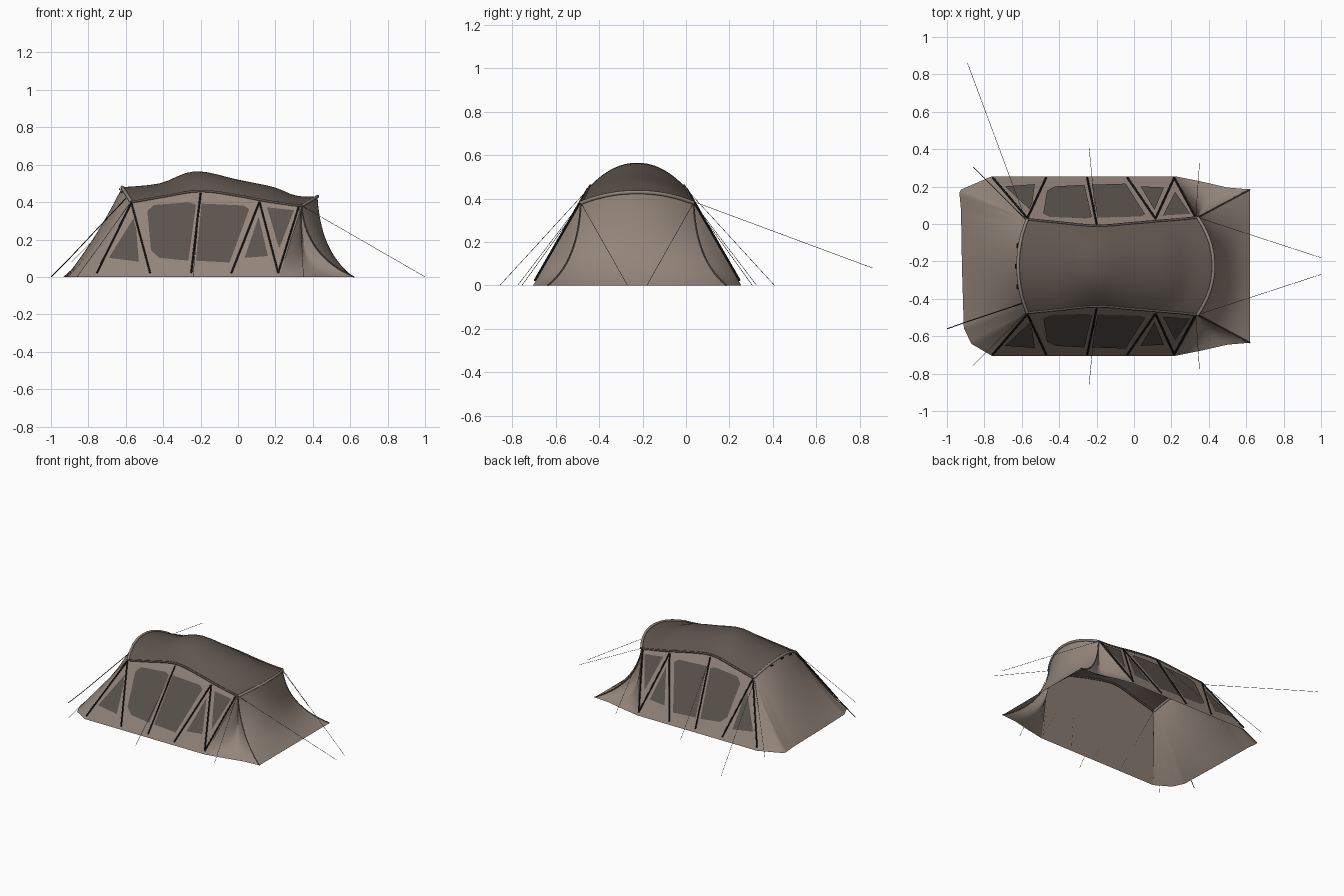
import bpy
import bmesh
from mathutils import Vector

cube = bpy.data.objects.get("Cube")
if cube:
    bpy.data.objects.remove(cube)

CY = -0.225  # centre line of the tent


def material(name, rgb):
    m = bpy.data.materials.new(name)
    m.use_nodes = True
    m.diffuse_color = (*rgb, 1)
    m.node_tree.nodes["Principled BSDF"].inputs["Base Color"].default_value = (*rgb, 1)
    return m


WALL = material("taupe canvas", (0.29, 0.233, 0.194))
ROOF = material("dark roof canvas", (0.115, 0.091, 0.077))
MESH = material("window mesh", (0.105, 0.087, 0.075))
BLACK = material("black strap", (0.012, 0.010, 0.009))
ROPE = material("grey rope", (0.10, 0.10, 0.095))


def finish(name, bm, mat, smooth=True):
    bmesh.ops.remove_doubles(bm, verts=bm.verts, dist=1e-5)
    bmesh.ops.recalc_face_normals(bm, faces=bm.faces)
    me = bpy.data.meshes.new(name)
    bm.to_mesh(me)
    bm.free()
    me.materials.append(mat)
    ob = bpy.data.objects.new(name, me)
    bpy.context.collection.objects.link(ob)
    ob.location.y = CY
    if smooth:
        for p in me.polygons:
            p.use_smooth = True
    return ob


def grid(name, rows, mat):
    """Skin a list of equally long point rows."""
    bm = bmesh.new()
    vs = [[bm.verts.new(p) for p in r] for r in rows]
    for a, b in zip(vs, vs[1:]):
        for i in range(len(a) - 1):
            bm.faces.new((a[i], a[i + 1], b[i + 1], b[i]))
    bmesh.ops.dissolve_degenerate(bm, edges=bm.edges, dist=1e-5)
    return finish(name, bm, mat)


def tube(name, pts, r, mat, sides=1):
    cu = bpy.data.curves.new(name, 'CURVE')
    cu.dimensions = '3D'
    cu.bevel_depth = r
    cu.bevel_resolution = sides
    cu.use_fill_caps = True
    sp = cu.splines.new('POLY')
    sp.points.add(len(pts) - 1)
    for p, c in zip(sp.points, pts):
        p.co = (*c, 1)
    cu.materials.append(mat)
    ob = bpy.data.objects.new(name, cu)
    bpy.context.collection.objects.link(ob)
    ob.location.y = CY


def spline(keys, n):
    """Smooth curve through keys of any dimension, n steps per span."""
    out = []
    for i in range(len(keys) - 1):
        p = [keys[max(0, min(len(keys) - 1, i + k))] for k in (-1, 0, 1, 2)]
        for s in range(n + (i == len(keys) - 2)):
            t = s / n
            out.append([0.5 * (2 * b + (c - a) * t + (2 * a - 5 * b + 4 * c - d) * t * t
                               + (3 * b - a - 3 * c + d) * t ** 3) for a, b, c, d in zip(*p)])
    return out


def along(keys, v):
    """Linear lookup in (parameter, x, y) keys, on the ground."""
    for a, b in zip(keys, keys[1:]):
        if v <= b[0]:
            t = (v - a[0]) / (b[0] - a[0])
            return Vector((a[1] + (b[1] - a[1]) * t, a[2] + (b[2] - a[2]) * t, 0))
    return Vector((*keys[-1][1:], 0))


def drape(top, base, a, b, n=14):
    """Hanging cloth line from top to base; a, b set how far it sags."""
    c = Vector((top.x + (base.x - top.x) * a, top.y + (base.y - top.y) * a, top.z * (1 - b)))
    return [top * (1 - t) ** 2 + c * 2 * t * (1 - t) + base * t * t
            for t in (i / n for i in range(n + 1))]


# Roof: eave x, eave half width, eave height, ridge x, ridge height
STATIONS = [(-0.57, 0.25, 0.40, -0.62, 0.48), (-0.40, 0.233, 0.43, -0.42, 0.50),
            (-0.20, 0.215, 0.46, -0.23, 0.565), (0.0, 0.23, 0.435, 0.0, 0.52),
            (0.12, 0.24, 0.412, 0.19, 0.48), (0.24, 0.25, 0.392, 0.31, 0.435),
            (0.34, 0.26, 0.38, 0.425, 0.43)]


def arch_point(s, v):
    xe, half, ze, xr, zr = s
    k = 1 - abs(v) ** 2.1
    return Vector((xe + (xr - xe) * k, half * v, ze + (zr - ze) * k))


stations = spline(STATIONS, 4)
VS = [i / 16 - 1 for i in range(33)]
grid("roof", [[arch_point(s, v) for v in VS] for s in stations], ROOF)
for name, s in (("rear_arch_sleeve", STATIONS[0]), ("porch_arch_sleeve", STATIONS[-1])):
    tube(name, [arch_point(s, v) for v in VS], 0.009, WALL, 2)

# Sloping end wall, wrapped round its corners
REAR = [(-1, -0.76, -0.48), (-0.9, -0.87, -0.415), (-0.75, -0.91, -0.33), (0, -0.92, 0),
        (0.75, -0.925, 0.3), (0.92, -0.935, 0.405), (1, -0.76, 0.48)]
US = [i / 40 - 1 for i in range(81)]
rows = []
for u in US:
    v = max(-1, min(1, u / 0.88))
    rows.append(drape(arch_point(STATIONS[0], v), along(REAR, u), 0.42, 0.54))
grid("rear_wall", rows, WALL)

# Porch skirt flowing out to the ground
grid("porch_skirt", [drape(arch_point(STATIONS[-1], v), Vector((0.62, 0.41 * v, 0)), 0.08, 0.7)
                     for v in VS], WALL)


def wall_point(x, z, side, lift=0.0):
    """Point on the leaning side wall, lifted outwards."""
    return Vector((x, side * (0.48 - 0.576 * z + lift), z + 0.5 * lift))


WINDOWS = {
    "rear_triangle_window": [(-0.56, 0.31), (-0.69, 0.10), (-0.53, 0.08), (-0.545, 0.26)],
    "rear_main_window": [(-0.485, 0.35), (-0.45, 0.383), (-0.26, 0.397), (-0.225, 0.385),
                         (-0.265, 0.085), (-0.42, 0.10), (-0.465, 0.14)],
    "front_main_window": [(-0.195, 0.39), (0.03, 0.38), (0.06, 0.36), (-0.045, 0.075), (-0.225, 0.085)],
    "low_triangle_window": [(0.11, 0.32), (0.16, 0.11), (0.035, 0.10)],
    "high_triangle_window": [(0.155, 0.37), (0.30, 0.355), (0.22, 0.15)],
}
STRAPS = [(-0.57, 0.395, -0.755, 0.02), (-0.57, 0.395, -0.47, 0.02), (-0.20, 0.445, -0.25, 0.02),
          (0.115, 0.40, -0.035, 0.02), (0.115, 0.40, 0.215, 0.02), (0.325, 0.375, 0.215, 0.02)]
PORCH_SIDE = [(0, 0.22, 0.48), (0.4, 0.36, 0.452), (0.75, 0.5, 0.42), (1, 0.62, 0.41)]

for side, label in ((1, "left"), (-1, "right")):
    # Flat leaning wall
    bm = bmesh.new()
    eave = [Vector((s[0], side * s[1], s[2])) for s in stations]
    bm.faces.new([bm.verts.new(p) for p in
                  [wall_point(0.22, 0, side), *reversed(eave), wall_point(-0.76, 0, side)]])
    finish(label + "_wall", bm, WALL, False)
    tube(label + "_eave_trim", eave, 0.007, ROOF)

    # Mesh windows
    for name, outline in WINDOWS.items():
        bm = bmesh.new()
        bm.faces.new([bm.verts.new(wall_point(x, z, side, 0.004)) for x, z in outline[::-side]])
        finish(label + "_" + name, bm, MESH, False)

    # Pole straps
    for i, (x0, z0, x1, z1) in enumerate(STRAPS):
        tube(f"{label}_strap_{i + 1}", [wall_point(x0, z0, side, 0.004),
                                        wall_point(x1, z1, side, 0.004)], 0.005, BLACK)

    # Hollow porch side panel between wall and skirt
    rows = []
    for i in range(17):
        u = i / 16
        g = along(PORCH_SIDE, u)
        g.y *= side
        rows.append(drape(Vector((0.34, side * 0.26, 0.38)), g,
                          0.5 - 0.42 * u - 1.6 * u * (1 - u), 0.5 + 0.2 * u + 0.6 * u * (1 - u)))
    grid(label + "_porch_side", rows, WALL)
    tube(label + "_porch_seam", rows[-1], 0.004, ROOF)

    # Guy ropes
    for name, a, b in (("rear", (-0.58, 0.25, 0.39), (-0.86, 0.53, 0)),
                       ("middle", (-0.20, 0.22, 0.45), (-0.24, 0.632, 0)),
                       ("front", (0.33, 0.26, 0.38), (0.35, 0.55, 0)),
                       ("porch", (0.34, 0.26, 0.38), (0.999, 0.045, 0))):
        tube(f"{label}_{name}_rope", [(p[0], p[1] * side, p[2] + 0.001) for p in (a, b)], 0.0012, ROPE)

# Long loose ropes and the rear corner strap
tube("long_rope", [(-0.58, 0.25, 0.39), (-0.89, 1.085, 0.08)], 0.0012, ROPE)
tube("rear_corner_rope", [(-0.6, -0.2, 0.42), (-0.9, -0.3, 0.1), (-0.999, -0.335, 0.001)], 0.0025, BLACK)

# Rear toggles
for i, y in enumerate((-0.11, 0, 0.11)):
    p = arch_point(STATIONS[0], y / 0.25) + Vector((-0.012, 0, -0.012))
    tube(f"rear_toggle_{i + 1}", [p - Vector((0, 0.012, 0)), p + Vector((0, 0.012, 0))], 0.005, BLACK)
